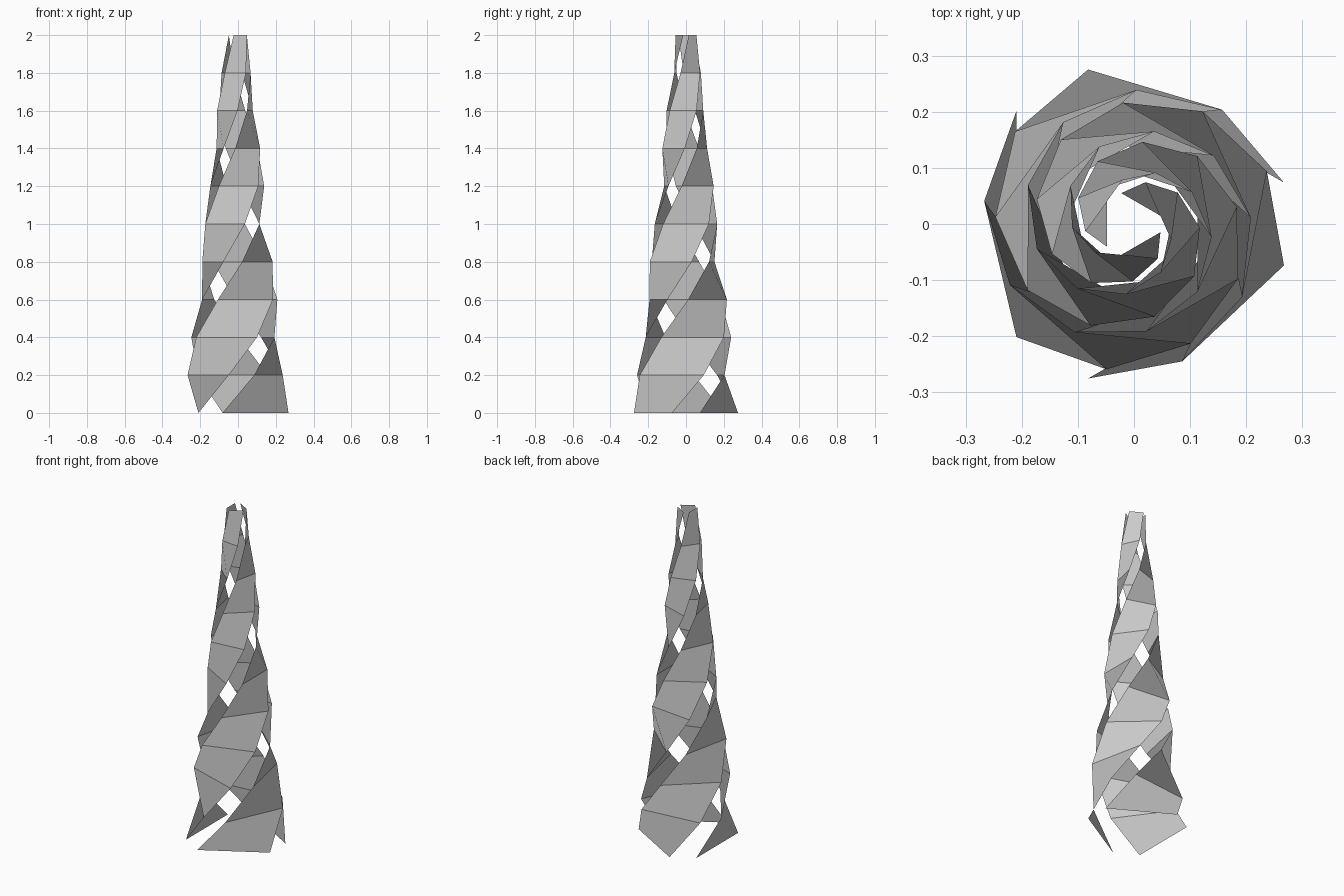
import bpy
from math import cos, sin, radians

if "Cube" in bpy.data.objects:
    bpy.data.objects.remove(bpy.data.objects["Cube"])

LEVELS, HEIGHT = 10, 2.0
R_BOTTOM, R_TOP = 0.285, 0.057
TWIST = 360.0            # total turn from base to tip
WIDTH = 90.0             # angle covered by each ribbon
X_SHIFT = -0.008         # centres the bounding box


def ring_point(angle, t):
    r = R_BOTTOM + (R_TOP - R_BOTTOM) * t
    a = radians(angle + TWIST * t)
    return (r * cos(a) + X_SHIFT, r * sin(a), HEIGHT * t)


def ribbon(name, start):
    verts, faces = [], []
    for i in range(LEVELS + 1):
        t = i / LEVELS
        verts += [ring_point(start, t), ring_point(start + WIDTH, t)]
    for i in range(LEVELS):
        l0, r0, l1, r1 = range(2 * i, 2 * i + 4)
        faces.append((r0, r1, l1, l0))   # outward facing
    mesh = bpy.data.meshes.new(name)
    mesh.from_pydata(verts, [], faces)
    mesh.update()
    ob = bpy.data.objects.new(name, mesh)
    bpy.context.collection.objects.link(ob)


# Three tapering ribbons twisted round a common axis
for k in range(3):
    ribbon(f"spiral_ribbon_{k + 1}", 15 + 120 * k)
